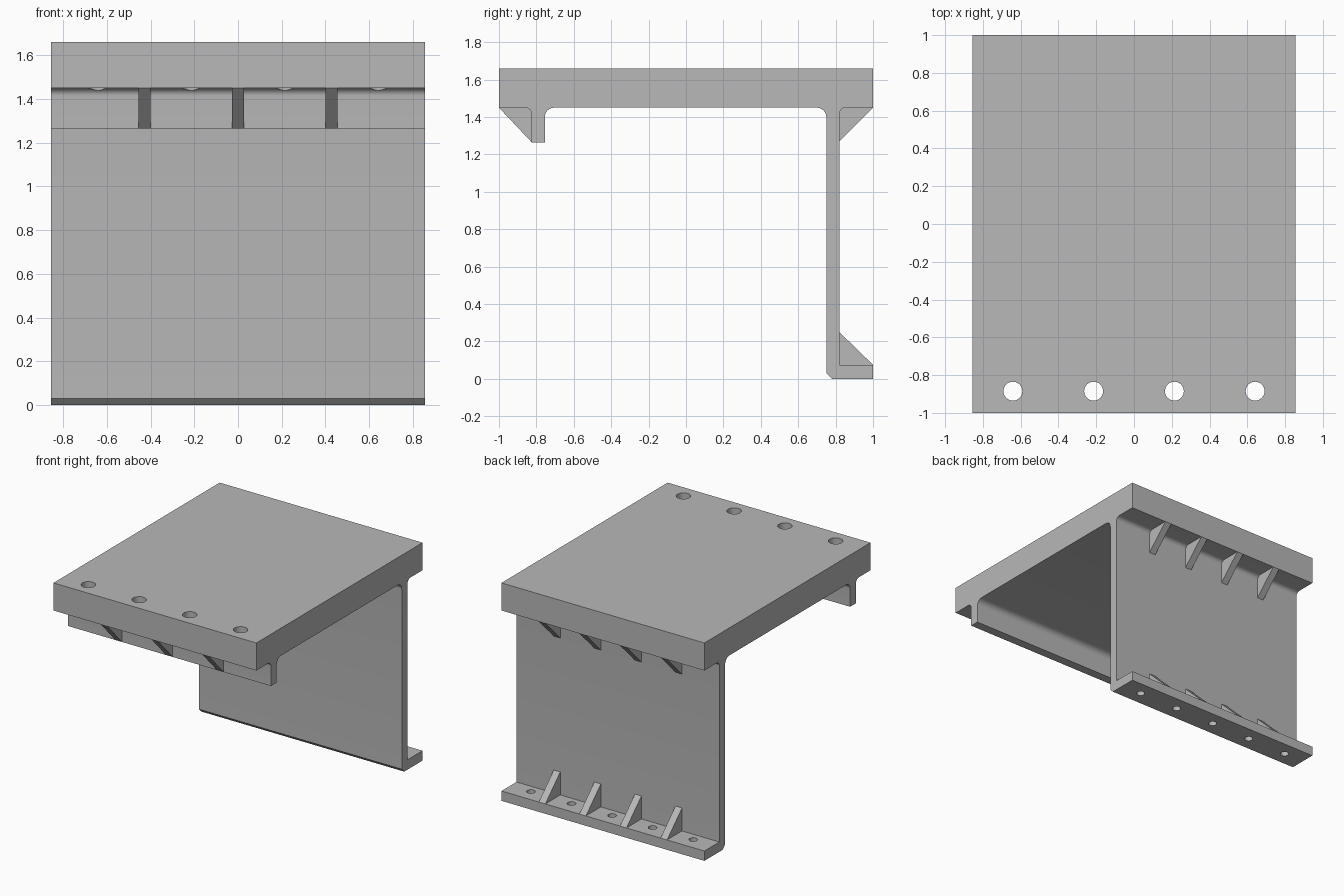
import bpy
import bmesh
from math import cos, sin, radians

cube = bpy.data.objects.get("Cube")
if cube:
    bpy.data.objects.remove(cube, do_unlink=True)

HALF = 0.855             # half length along x
TOP, UNDER = 1.66, 1.45  # top plate faces
WALL_IN, WALL_OUT = 0.75, 0.82
LIP_OUT, LIP_IN, LIP_BOTTOM = -0.825, -0.755, 1.265
FLANGE = 0.075

grey = bpy.data.materials.new("plain grey")
grey.use_nodes = True
grey.diffuse_color = (0.48, 0.48, 0.48, 1)
grey.node_tree.nodes["Principled BSDF"].inputs["Base Color"].default_value = grey.diffuse_color


def extrude(name, profile, x0, x1):
    """Extrude a closed (y, z) profile from x0 to x1."""
    bm = bmesh.new()
    face = bm.faces.new([bm.verts.new((x0, y, z)) for y, z in profile])
    new = bmesh.ops.extrude_face_region(bm, geom=[face])["geom"]
    verts = [v for v in new if isinstance(v, bmesh.types.BMVert)]
    bmesh.ops.translate(bm, verts=verts, vec=(x1 - x0, 0, 0))
    bmesh.ops.recalc_face_normals(bm, faces=bm.faces)
    mesh = bpy.data.meshes.new(name)
    bm.to_mesh(mesh)
    bm.free()
    mesh.materials.append(grey)
    obj = bpy.data.objects.new(name, mesh)
    bpy.context.collection.objects.link(obj)
    return obj


def fillet(y, r, start, end, steps=8):
    """Quarter arc under the plate, centred at (y, UNDER - r)."""
    angles = [radians(start + (end - start) * i / steps) for i in range(steps + 1)]
    return [(y + r * cos(a), UNDER - r + r * sin(a)) for a in angles]


def drill(target, name, xs, y, z, radius, depth):
    """Cut a row of round vertical holes."""
    bm = bmesh.new()
    for x in xs:
        made = bmesh.ops.create_cone(bm, cap_ends=True, segments=32, radius1=radius,
                                     radius2=radius, depth=depth)
        bmesh.ops.translate(bm, verts=made["verts"], vec=(x, y, z))
    mesh = bpy.data.meshes.new(name)
    bm.to_mesh(mesh)
    bm.free()
    mesh.materials.append(grey)
    cutter = bpy.data.objects.new(name, mesh)
    cutter.hide_render = True
    bpy.context.collection.objects.link(cutter)
    mod = target.modifiers.new(name, "BOOLEAN")
    mod.operation, mod.solver, mod.object = "DIFFERENCE", "EXACT", cutter
    bpy.context.view_layer.objects.active = target
    bpy.ops.object.modifier_apply(modifier=mod.name)
    bpy.data.objects.remove(cutter, do_unlink=True)


# Body: top plate, front lip, back wall and foot flange in one section
R_IN, R_OUT = 0.05, 0.035
profile = [(-1, TOP), (-1, UNDER)]
profile += fillet(LIP_OUT - R_OUT, R_OUT, 90, 0)
profile += [(LIP_OUT, LIP_BOTTOM), (LIP_IN, LIP_BOTTOM)]
profile += fillet(LIP_IN + R_IN, R_IN, 180, 90)
profile += fillet(WALL_IN - R_IN, R_IN, 90, 0)
profile += [(WALL_IN, 0.03), (WALL_IN + 0.03, 0), (1, 0), (1, FLANGE), (WALL_OUT, FLANGE)]
profile += fillet(WALL_OUT + R_OUT, R_OUT, 180, 90)
profile += [(1, UNDER), (1, TOP)]
body = extrude("bracket_body", profile, -HALF, HALF)

# Bolt holes in the top plate and the foot flange
drill(body, "plate_holes", [HALF * (i - 1.5) / 2 for i in range(4)], -0.885, 1.55, 0.05, 0.5)
drill(body, "flange_holes", [HALF * 0.4 * (i - 2) for i in range(5)], 0.89, 0.03, 0.03, 0.3)

bpy.ops.object.select_all(action="DESELECT")
body.select_set(True)
bpy.context.view_layer.objects.active = body
bpy.ops.object.shade_smooth_by_angle(angle=radians(30))


# Triangular stiffening gussets
def gussets(name, xs, triangle):
    for i, x in enumerate(xs):
        extrude(f"{name}_{i + 1}", triangle, x - 0.0275, x + 0.0275)


back_xs = [HALF * 0.4 * (i - 1.5) for i in range(4)]
gussets("front_gusset", [-HALF / 2, 0, HALF / 2],
        [(-1, UNDER), (LIP_OUT, UNDER), (LIP_OUT, LIP_BOTTOM)])
gussets("upper_gusset", back_xs, [(1, UNDER), (WALL_OUT, UNDER), (WALL_OUT, 1.27)])
gussets("lower_gusset", back_xs, [(1, FLANGE), (WALL_OUT, FLANGE), (WALL_OUT, 0.25)])
